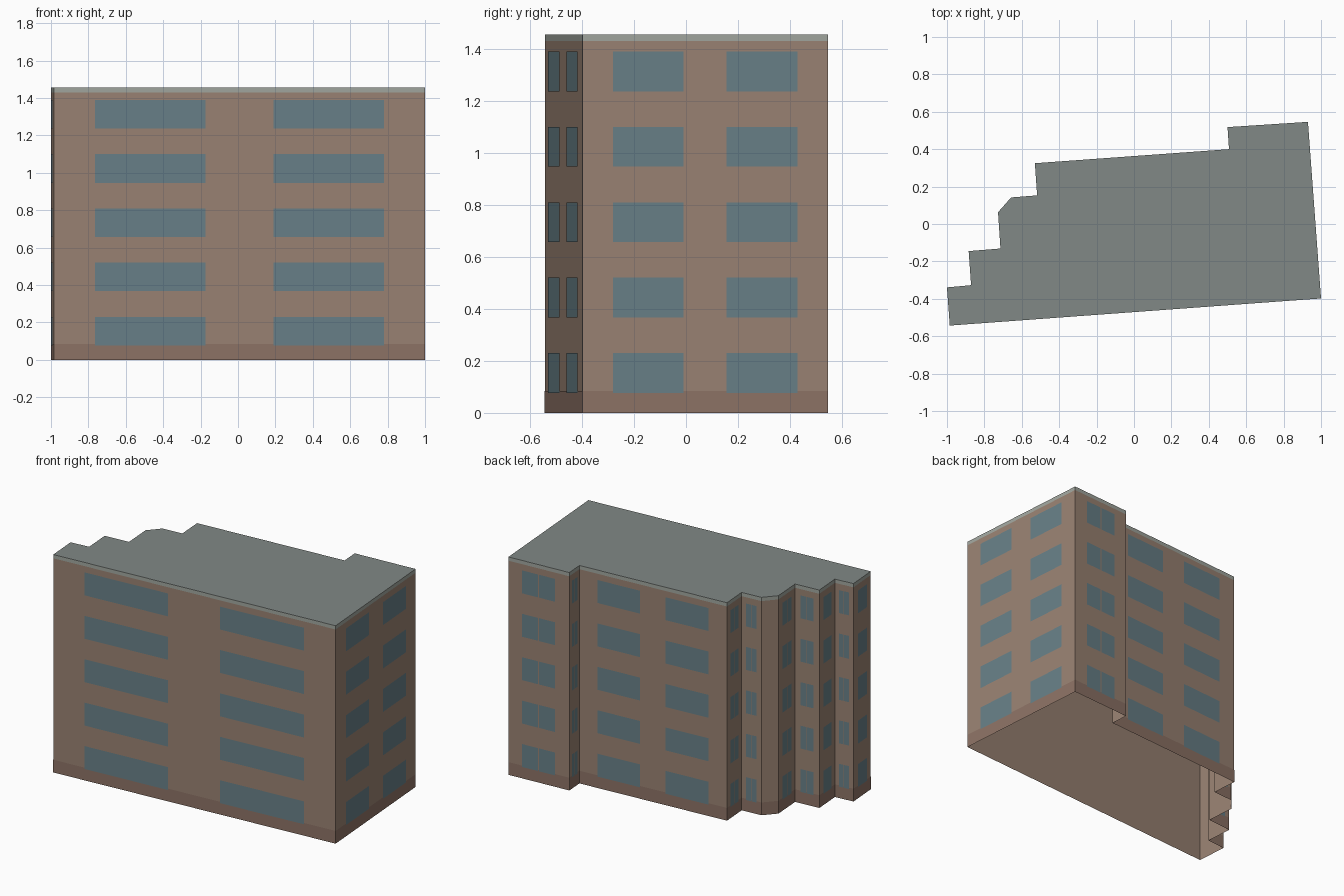
import bpy
from mathutils import Vector

if "Cube" in bpy.data.objects:
    bpy.data.objects.remove(bpy.data.objects["Cube"])

# Footprint, counter-clockwise seen from above
FOOT = [Vector((x, y, 0)) for x, y in [
    (-0.985, -0.543), (1.0, -0.398), (0.93, 0.546), (0.50, 0.518),
    (0.508, 0.40), (-0.53, 0.325), (-0.518, 0.153), (-0.657, 0.142),
    (-0.727, 0.063), (-0.714, -0.131), (-0.884, -0.145), (-0.871, -0.327),
    (-1.0, -0.339)]]
PLINTH_TOP, WALL_TOP, ROOF_TOP = 0.085, 1.43, 1.455
FLOORS, FLOOR_STEP, WIN_Z, WIN_H = 5, 0.29, 0.077, 0.153


def material(name, rgb):
    m = bpy.data.materials.new(name)
    m.diffuse_color = (*[c ** 2.2 for c in rgb], 1)
    m.use_nodes = True
    m.node_tree.nodes["Principled BSDF"].inputs["Base Color"].default_value = m.diffuse_color
    return m


def make_object(name, polys, mat):
    verts, faces = [], []
    for p in polys:
        faces.append(range(len(verts), len(verts) + len(p)))
        verts.extend(p)
    me = bpy.data.meshes.new(name)
    me.from_pydata(verts, [], [list(f) for f in faces])
    me.materials.append(mat)
    ob = bpy.data.objects.new(name, me)
    bpy.context.collection.objects.link(ob)
    return ob


def panel(a, b, z0, z1, t0=0.0, t1=1.0, out=0.0):
    """Upright rectangle on wall a-b, between fractions t0 and t1."""
    d = b - a
    off = Vector((d.y, -d.x, 0)).normalized() * out
    p, q = a + d * t0 + off, a + d * t1 + off
    lo, hi = Vector((0, 0, z0)), Vector((0, 0, z1))
    return [p + lo, q + lo, q + hi, p + hi]


edges = list(zip(FOOT, FOOT[1:] + FOOT[:1]))

# Wall shell, open underneath
make_object("walls", [panel(a, b, 0, WALL_TOP) for a, b in edges],
            material("wall_brown", (0.60, 0.51, 0.45)))

# Darker plinth band around the base
make_object("plinth", [panel(a, b, 0, PLINTH_TOP, out=0.001) for a, b in edges],
            material("plinth_brown", (0.55, 0.45, 0.40)))

# Roof edge band and flat roof
make_object("roof_edge", [panel(a, b, WALL_TOP, ROOF_TOP) for a, b in edges],
            material("edge_grey", (0.63, 0.65, 0.62)))
make_object("roof", [[p + Vector((0, 0, ROOF_TOP)) for p in FOOT]],
            material("roof_grey", (0.50, 0.53, 0.52)))

# Two window columns per wall; closer together on short walls, none on the chamfer
windows = []
for a, b in edges:
    length = (b - a).length
    if length < 0.11:
        continue
    if length > 1.5:
        spans = [(0.111, 0.408), (0.592, 0.889)]
    elif length > 0.6:
        spans = [(0.123, 0.412), (0.587, 0.876)]
    else:
        spans = [(0.23, 0.49), (0.51, 0.77)]
    for i in range(FLOORS):
        z = WIN_Z + i * FLOOR_STEP
        windows += [panel(a, b, z, z + WIN_H, s, e, 0.003) for s, e in spans]
make_object("windows", windows, material("window_blue", (0.41, 0.50, 0.53)))
